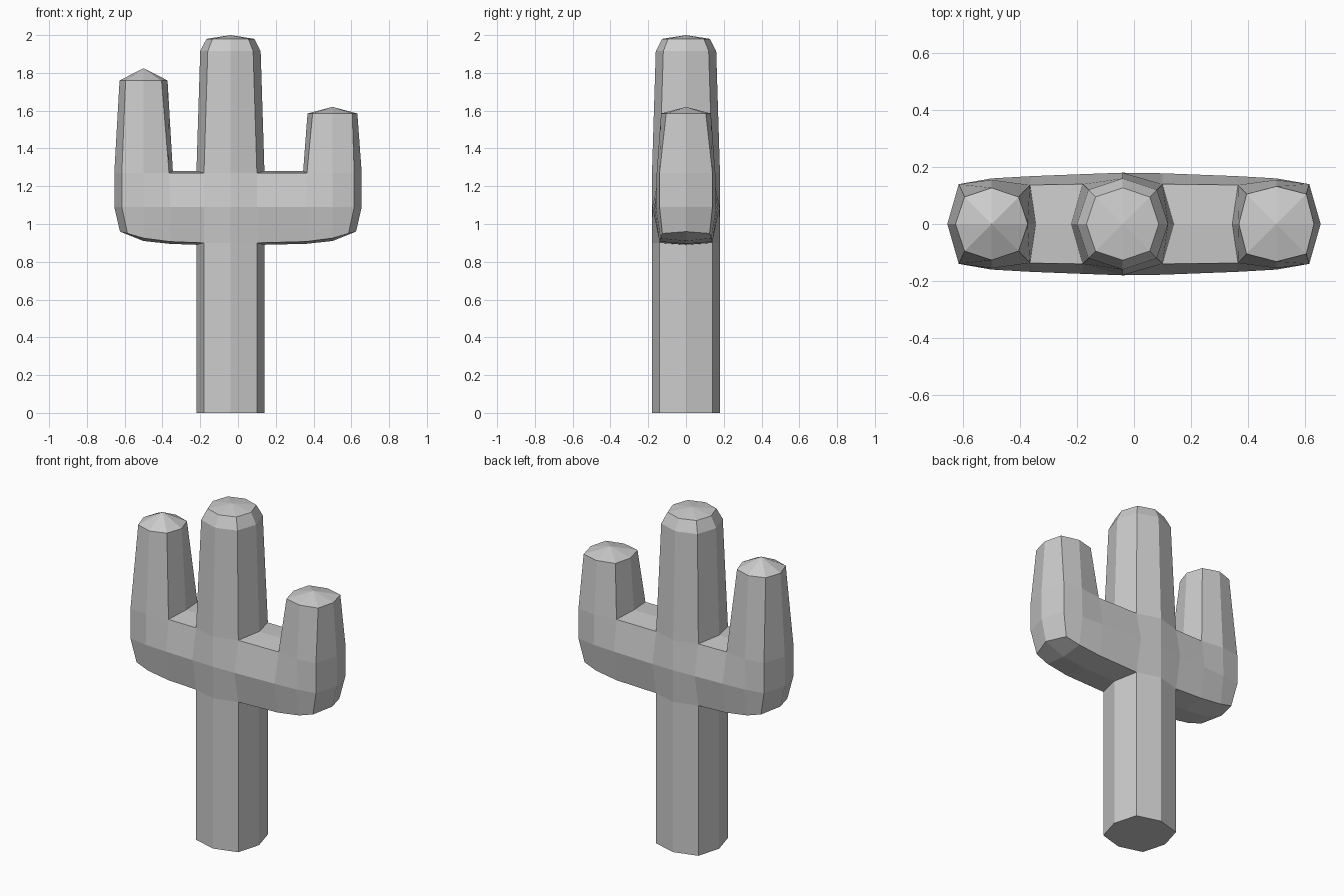
import bpy
import bmesh

cube = bpy.data.objects.get("Cube")
if cube:
    bpy.data.objects.remove(cube, do_unlink=True)

grey = bpy.data.materials.new("plain grey")
grey.use_nodes = True
grey.diffuse_color = (0.6, 0.6, 0.6, 1)
grey.node_tree.nodes["Principled BSDF"].inputs["Base Color"].default_value = (0.6, 0.6, 0.6, 1)

TRUNK_X = -0.04
ARM_X = 0.5
bm = bmesh.new()


def half_ring(cx, z, r, d):
    """Half of an eight-sided ring, from -x round to +x."""
    return [(cx - r, 0, z), (cx - d, d, z), (cx, r, z), (cx + d, d, z), (cx + r, 0, z)]


def face(points, side):
    unique = list(dict.fromkeys(points))
    if len(unique) > 2:
        bm.faces.new([bm.verts.new((x, y * side, z)) for x, y, z in unique])


def loft(rows, side):
    """Bridge neighbouring rows of points with flat faces."""
    for low, high in zip(rows, rows[1:]):
        for i in range(len(low) - 1):
            face((low[i], low[i + 1], high[i + 1], high[i]), side)


def apex(ring, z, side):
    centre = (ring[2][0], 0, z)
    for a, b in zip(ring, ring[1:]):
        face((a, b, centre), side)


for side in (-1, 1):
    # Lower trunk with a flat foot
    foot = half_ring(TRUNK_X, 0, 0.18, 0.14)
    under = half_ring(TRUNK_X, 0.9, 0.18, 0.14)
    under[0] = (under[0][0], 0, 0.89)
    under[4] = (under[4][0], 0, 0.89)
    loft([foot, under], side)
    face(foot, side)

    # Upper trunk with a rounded crown
    neck = half_ring(TRUNK_X, 1.27, 0.18, 0.14)
    neck[0] = (neck[0][0], 0, 1.28)
    neck[4] = (neck[4][0], 0, 1.28)
    crown = half_ring(TRUNK_X, 1.98, 0.127, 0.095)
    loft([neck, half_ring(TRUNK_X, 1.915, 0.16, 0.12), crown], side)
    apex(crown, 2.0, side)

    # Belly of the crossbar in front of the trunk
    belly = [(TRUNK_X - 0.14, 0.175, 1.09), (TRUNK_X, 0.18, 1.09), (TRUNK_X + 0.14, 0.178, 1.09)]
    loft([under[1:4], belly, neck[1:4]], side)

    # Crossbar halves and their raised arms
    for s, top_z, tip_z, r, d in ((-1, 1.76, 1.825, 0.127, 0.095),
                                  (1, 1.585, 1.62, 0.132, 0.105)):
        k = 0 if s < 0 else 4
        j = 1 if s < 0 else 3
        lower = [(s * 0.625, 0, 0.96), (s * 0.585, 0.125, 0.95),
                 (s * ARM_X, 0.135, 0.925), (s * 0.36, 0.14, 0.907), under[j]]
        middle = [(s * 0.655, 0, 1.09), (s * 0.615, 0.14, 1.09),
                  (s * ARM_X, 0.16, 1.09), (s * 0.36, 0.168, 1.09), belly[j - 1]]
        upper = [(s * 0.655, 0, 1.27), (s * 0.615, 0.14, 1.27),
                 (s * ARM_X, 0.155, 1.27), (s * 0.365, 0.137, 1.27), neck[j]]
        loft([lower, middle, upper], side)

        # Underside of the crossbar
        keel = [(s * ARM_X, 0, 0.91), (s * 0.36, 0, 0.895), under[k]]
        face((lower[0], lower[1], lower[2], keel[0]), side)
        loft([keel, lower[2:]], side)

        # Ledge between arm and trunk
        inner = (s * 0.345, 0, 1.28)
        face((upper[3], upper[4], neck[k], inner), side)

        # Arm and its pointed cap
        base = upper[:4] + [inner]
        tip = half_ring(s * ARM_X, top_z, r, d)
        if s > 0:
            tip.reverse()
        loft([base, tip], side)
        apex(tip, tip_z, side)

bmesh.ops.remove_doubles(bm, verts=bm.verts, dist=0.0005)
bmesh.ops.recalc_face_normals(bm, faces=bm.faces)
mesh = bpy.data.meshes.new("cactus")
bm.to_mesh(mesh)
bm.free()
mesh.materials.append(grey)
cactus = bpy.data.objects.new("cactus", mesh)
bpy.context.collection.objects.link(cactus)
